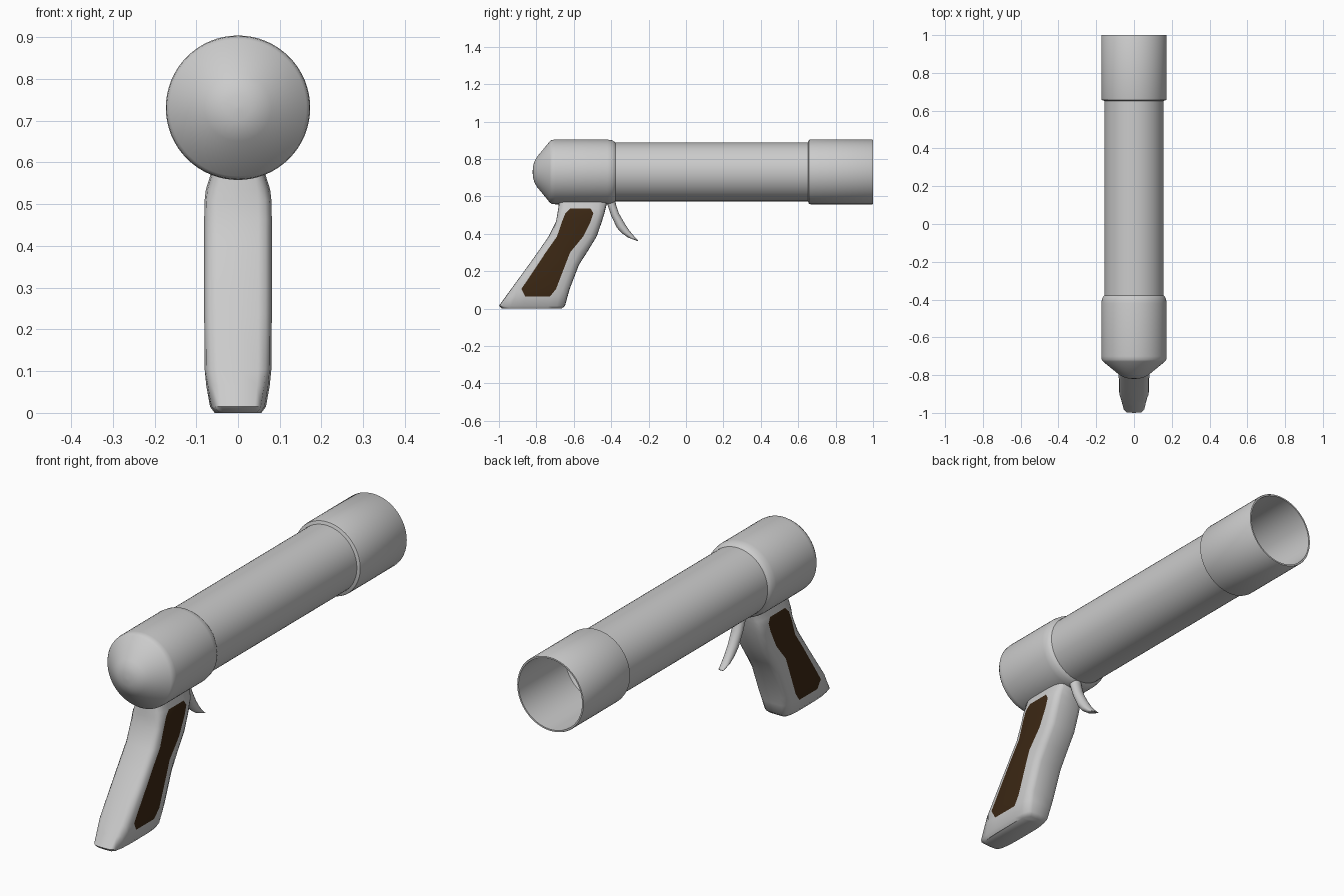
import bpy, bmesh
from math import cos, sin, pi, radians

cube = bpy.data.objects.get("Cube")
if cube:
    bpy.data.objects.remove(cube, do_unlink=True)


def material(name, rgb):
    m = bpy.data.materials.new(name)
    m.use_nodes = True
    m.diffuse_color = (*rgb, 1)
    m.node_tree.nodes["Principled BSDF"].inputs["Base Color"].default_value = (*rgb, 1)
    return m


grey = material("grey_metal", (0.6, 0.6, 0.6))
wood = material("dark_wood", (0.045, 0.021, 0.007))


def loft(name, rings, mats, angle=40, rule=None):
    """Skin equal-length rings, cap both ends; rule(row, column) picks the material."""
    bm = bmesh.new()
    rows = [[bm.verts.new(p) for p in ring] for ring in rings]
    n = len(rows[0])
    for i in range(len(rows) - 1):
        for j in range(n):
            k = (j + 1) % n
            f = bm.faces.new((rows[i][j], rows[i][k], rows[i + 1][k], rows[i + 1][j]))
            if rule:
                f.material_index = rule(i, j)
    bm.faces.new(rows[0])
    bm.faces.new(rows[-1])
    bmesh.ops.recalc_face_normals(bm, faces=bm.faces[:])
    me = bpy.data.meshes.new(name)
    bm.to_mesh(me)
    bm.free()
    for m in mats:
        me.materials.append(m)
    ob = bpy.data.objects.new(name, me)
    bpy.context.collection.objects.link(ob)
    bpy.ops.object.select_all(action="DESELECT")
    ob.select_set(True)
    bpy.context.view_layer.objects.active = ob
    bpy.ops.object.shade_smooth_by_angle(angle=radians(angle))
    return ob


# Barrel: rounded nose, rear collar, tube, muzzle collar and hollow bore (y, radius)
AXIS, SIDES = 0.731, 64
barrel = [(-.82, .002), (-.818, .03), (-.811, .055), (-.797, .08), (-.728, .164),
          (-.718, .171), (-.70, .173), (-.42, .173), (-.395, .169), (-.385, .163),
          (-.378, .157), (.652, .157), (.657, .171), (.665, .173), (.996, .173),
          (1, .171), (1, .164), (.66, .162), (.65, .149), (-.4, .149)]
loft("barrel", [[(r * cos(2 * pi * k / SIDES), y, AXIS + r * sin(2 * pi * k / SIDES))
                 for k in range(SIDES)] for y, r in barrel], [grey])

# Grip rows: z, back edge, front edge, half width, panel back, panel front
grip = [(0, -.985, -.665, .056, -.87, -.74),
        (.015, -1, -.647, .067, -.87, -.735),
        (.065, -.964, -.633, .076, -.86, -.727),
        (.105, -.935, -.622, .080, -.88, -.695),
        (.235, -.84, -.572, .081, -.793, -.645),
        (.30, -.794, -.53, .081, -.75, -.62),
        (.385, -.735, -.478, .081, -.69, -.55),
        (.465, -.695, -.45, .081, -.663, -.51),
        (.51, -.687, -.436, .080, -.645, -.495),
        (.535, -.683, -.43, .077, -.62, -.51),
        (.57, -.679, -.42, .066, -.62, -.51),
        (.60, -.675, -.41, .062, -.62, -.51)]
CORNER = [(.6, .02), (.82, .15), (.95, .5), (1, 1)]


def grip_ring(z, back, front, w, pb, pf):
    half = [(0, front)] + [(w * a, front + (pf - front) * b) for a, b in CORNER]
    half += [(w * a, back + (pb - back) * b) for a, b in reversed(CORNER)] + [(0, back)]
    return [(x, y, z) for x, y in half] + [(-x, y, z) for x, y in half[-2:0:-1]]


# Side panels are the flat strips between the rounded corners
loft("grip", [grip_ring(*row) for row in grip], [grey, wood], 50,
     lambda i, j: int(2 <= i <= 8 and j in (4, 13)))

# Trigger: tapering curved hook (rear edge y, z, front edge y, z, half width)
trigger = [(-.43, .59, -.38, .59, .028), (-.42, .555, -.374, .555, .028),
           (-.40, .497, -.358, .508, .026), (-.37, .433, -.326, .452, .024),
           (-.345, .405, -.30, .414, .022), (-.31, .38, -.275, .384, .019),
           (-.258, .361, -.256, .364, .013)]
loft("trigger", [[(w * cos(2 * pi * k / 16),
                   (y0 + y1) / 2 + (y1 - y0) / 2 * sin(2 * pi * k / 16),
                   (z0 + z1) / 2 + (z1 - z0) / 2 * sin(2 * pi * k / 16))
                  for k in range(16)] for y0, z0, y1, z1, w in trigger], [grey], 60)
